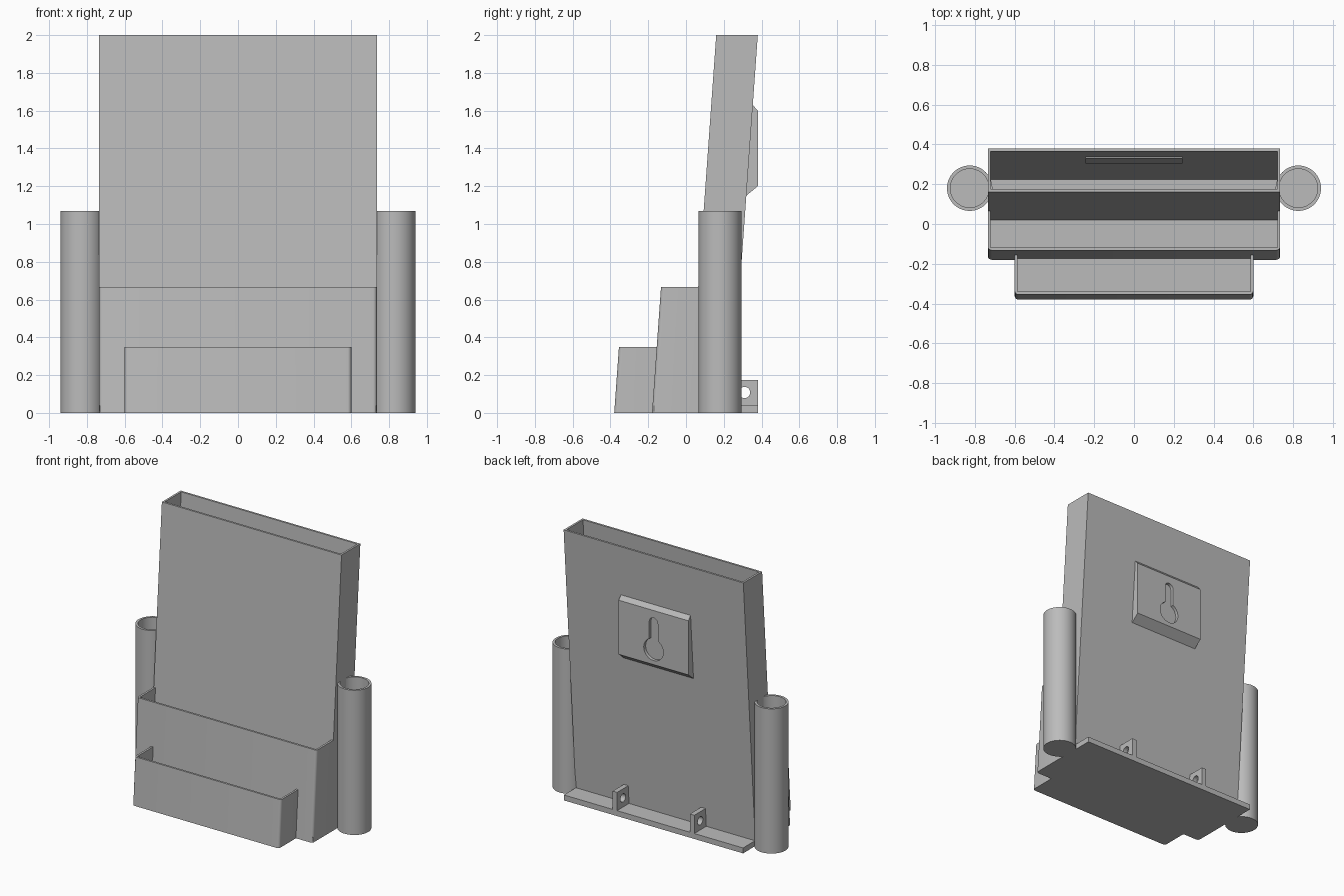
import bpy, bmesh, math

if "Cube" in bpy.data.objects:
    bpy.data.objects.remove(bpy.data.objects["Cube"])

LEAN = 0.0715   # backward lean of the pockets (y per z)
WALL = 0.015
FLOOR = 0.04

grey = bpy.data.materials.new("grey_plastic")
grey.diffuse_color = (0.5, 0.5, 0.5, 1)
grey.use_nodes = True
grey.node_tree.nodes["Principled BSDF"].inputs["Base Color"].default_value = grey.diffuse_color


def finish(name, bm, smooth=False):
    bmesh.ops.recalc_face_normals(bm, faces=bm.faces[:])
    me = bpy.data.meshes.new(name)
    bm.to_mesh(me)
    bm.free()
    ob = bpy.data.objects.new(name, me)
    me.materials.append(grey)
    bpy.context.collection.objects.link(ob)
    if smooth:
        bpy.ops.object.select_all(action='DESELECT')
        ob.select_set(True)
        bpy.context.view_layer.objects.active = ob
        bpy.ops.object.shade_smooth_by_angle(angle=math.radians(30))
    return ob


def prism(name, pts, lo, hi, place, smooth=False):
    """Extrude a 2D outline from lo to hi; place maps (u, v, w) to a 3D point."""
    bm = bmesh.new()
    a = [bm.verts.new(place(u, v, lo)) for u, v in pts]
    b = [bm.verts.new(place(u, v, hi)) for u, v in pts]
    bm.faces.new(a)
    bm.faces.new(b)
    n = len(pts)
    for i in range(n):
        j = (i + 1) % n
        bm.faces.new((a[i], a[j], b[j], b[i]))
    return finish(name, bm, smooth)


def leaning(u, v, w):
    return (u, v + LEAN * w, w)


def along_x(u, v, w):
    return (w, u, v)


def along_y(u, v, w):
    return (u, w, v)


def rect(hw, y0, y1):
    return [(-hw, y0), (hw, y0), (hw, y1), (-hw, y1)]


def arc(cx, cy, r, a0, a1, n):
    return [(cx + r * math.cos(math.radians(a0 + (a1 - a0) * i / n)),
             cy + r * math.sin(math.radians(a0 + (a1 - a0) * i / n))) for i in range(n + 1)]


def cut(ob, cutter):
    mod = ob.modifiers.new("cut", 'BOOLEAN')
    mod.operation = 'DIFFERENCE'
    mod.solver = 'EXACT'
    mod.object = cutter
    cutter.hide_render = True
    bpy.context.view_layer.objects.active = ob
    bpy.ops.object.modifier_apply(modifier=mod.name)
    bpy.data.objects.remove(cutter)


def u_wall(name, hw, front, back, height):
    """Three-sided wall with rounded front corners."""
    r = 0.02
    right = [(hw, back)] + arc(hw - r, front + r, r, 0, -90, 5)
    left = [(-x, y) for x, y in reversed(right)]
    i = hw - WALL
    inner = [(-i, back), (-i, front + WALL), (i, front + WALL), (i, back)]
    prism(name, right + left + inner, 0, height, leaning, True)


# Tall rear pocket: leaning box hollowed from the top
tall = prism("tall_pocket", rect(0.735, 0.017, 0.237), 0, 2.0, leaning)
cut(tall, prism("pocket_cutter", rect(0.735 - WALL, 0.017 + WALL, 0.237 - WALL),
                FLOOR, 2.2, leaning))

# Lower pockets in front
u_wall("middle_pocket", 0.735, -0.18, 0.022, 0.667)
u_wall("front_pocket", 0.60, -0.38, -0.175, 0.35)

# Floors and rear foot ledge
prism("base_plate", rect(0.733, -0.17, 0.38), 0, FLOOR, lambda u, v, w: (u, v, w))
prism("front_floor", rect(0.593, -0.371, -0.16), 0, FLOOR, lambda u, v, w: (u, v, w))

# Pen tubes on both sides: lathed cups
R, RI, H, N = 0.114, 0.097, 1.07, 64
for side, label in ((-1, "left"), (1, "right")):
    bm = bmesh.new()
    rings = []
    for r, z in ((R, 0), (R, H), (RI, H), (RI, FLOOR)):
        rings.append([bm.verts.new((side * 0.826 + r * math.cos(2 * math.pi * i / N),
                                    0.18 + r * math.sin(2 * math.pi * i / N), z))
                      for i in range(N)])
    for a, b in zip(rings, rings[1:]):
        for i in range(N):
            j = (i + 1) % N
            bm.faces.new((a[i], a[j], b[j], b[i]))
    bm.faces.new(rings[0])
    bm.faces.new(rings[-1])
    finish(label + "_pen_tube", bm, True)

# Wall-hanging plate with keyhole recess
plate = prism("hanging_plate", [(0.319, 1.15), (0.38, 1.2), (0.38, 1.6), (0.3535, 1.63),
                                (0.345, 1.63), (0.311, 1.15)], -0.285, 0.285, along_x)
half = math.degrees(math.asin(0.035 / 0.08))
keyhole = arc(0, 1.31, 0.08, 90 + half, 450 - half, 32) + arc(0, 1.51, 0.035, 0, 180, 16)
cut(plate, prism("keyhole_cutter", keyhole, 0.357, 0.42, along_y))

# Backing panel on the inside of the rear wall
prism("backing_panel", rect(0.245, 0.215, 0.226), 1.23, 1.6, leaning)

# Screw tabs on the rear ledge
for side, label in ((-1, "left"), (1, "right")):
    x = side * 0.316
    tab = prism(label + "_screw_tab", [(0.235, 0.03), (0.38, 0.03), (0.38, 0.175), (0.24, 0.175)],
                x - 0.018, x + 0.018, along_x)
    cut(tab, prism("hole_cutter", arc(0.31, 0.108, 0.03, 0, 345, 23), x - 0.1, x + 0.1, along_x))
